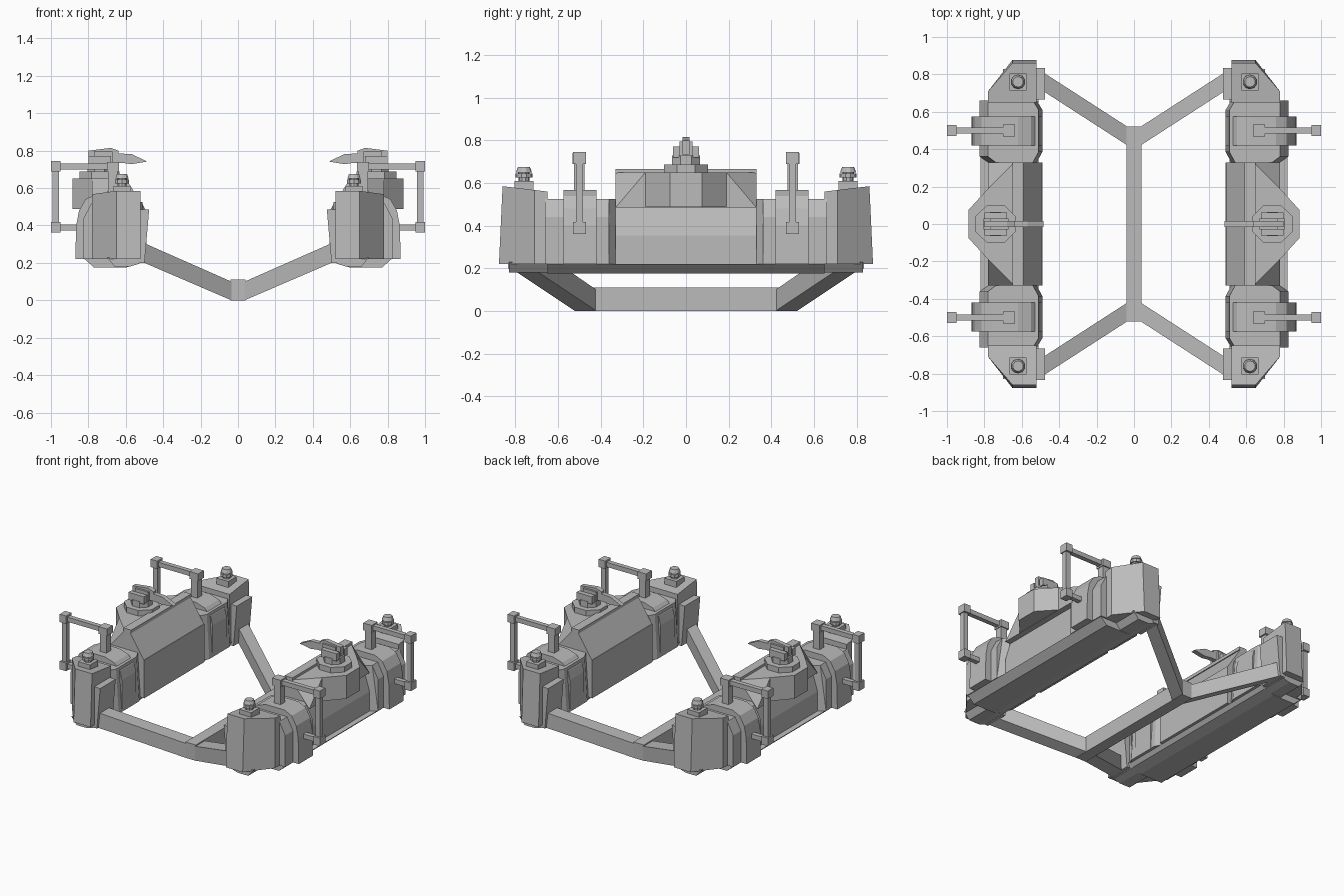
import bpy, bmesh, math
from mathutils import Vector

if "Cube" in bpy.data.objects:
    bpy.data.objects.remove(bpy.data.objects["Cube"])

grey = bpy.data.materials.new("hull_grey")
grey.diffuse_color = (0.5, 0.5, 0.5, 1)
grey.use_nodes = True
grey.node_tree.nodes["Principled BSDF"].inputs["Base Color"].default_value = grey.diffuse_color


def finish(name, bm, mirror):
    bmesh.ops.recalc_face_normals(bm, faces=bm.faces)
    me = bpy.data.meshes.new(name)
    bm.to_mesh(me)
    bm.free()
    me.materials.append(grey)
    ob = bpy.data.objects.new(name, me)
    bpy.context.collection.objects.link(ob)
    if mirror:
        mod = ob.modifiers.new("mirror", 'MIRROR')
        mod.use_axis = ('x' in mirror, 'y' in mirror, False)
        mod.use_mirror_merge = False
    return ob


def loft(name, a, b, mirror='xy'):
    """Solid between two matching rings of points."""
    bm = bmesh.new()
    va = [bm.verts.new(p) for p in a]
    vb = [bm.verts.new(p) for p in b]
    n = len(va)
    bm.faces.new(va)
    bm.faces.new(vb[::-1])
    for i in range(n):
        j = (i + 1) % n
        bm.faces.new((va[i], vb[i], vb[j], va[j]))
    return finish(name, bm, mirror)


def box(name, x0, x1, y0, y1, z0, z1, mirror='xy'):
    ring = [(x0, y0), (x1, y0), (x1, y1), (x0, y1)]
    return loft(name, [(x, y, z0) for x, y in ring], [(x, y, z1) for x, y in ring], mirror)


def prism_y(name, prof, y0, y1, mirror='xy'):
    """Extrude an xz profile along y."""
    return loft(name, [(x, y0, z) for x, z in prof], [(x, y1, z) for x, z in prof], mirror)


def disc(name, cx, cy, rx, ry, z0, z1, n, mirror, top=1.0):
    ring = [(math.cos((i + .5) * math.tau / n), math.sin((i + .5) * math.tau / n)) for i in range(n)]
    k = 1 / math.cos(math.pi / n)
    return loft(name, [(cx + c * rx * k, cy + s * ry * k, z0) for c, s in ring],
                [(cx + c * rx * k * top, cy + s * ry * k * top, z1) for c, s in ring], mirror)


def hull(name, pts, mirror):
    bm = bmesh.new()
    for p in pts:
        bm.verts.new(p)
    bmesh.ops.convex_hull(bm, input=bm.verts)
    bmesh.ops.dissolve_limit(bm, angle_limit=0.02, verts=bm.verts, edges=bm.edges)
    return finish(name, bm, mirror)


# Central frame: spine and four rising arms
box("spine", -.04, .04, -.52, .52, 0, .11, '')
loft("frame_arm", [(.035, .42, 0), (.035, .52, 0), (.035, .52, .1), (.035, .42, .1)],
     [(.5, .72, .2), (.5, .82, .2), (.5, .82, .305), (.5, .72, .305)])

# Keel under each side hull
prism_y("keel", [(.51, .22), (.53, .195), (.6, .175), (.77, .175), (.82, .22)], -.65, .65, 'x')
prism_y("keel_end", [(.51, .23), (.53, .195), (.58, .18), (.66, .18), (.7, .23)], .64, .83)

# Corner pods with a chamfered outer corner and inner mounting plate
pod = [(.52, .65), (.78, .65), (.78, .71), (.65, 1), (.52, 1)]
loft("corner_pod", [(x, min(y, .877), .22) for x, y in pod],
     [(x, min(y, .86), .56 + .12 * (min(y, .86) - .65)) for x, y in pod])
loft("pod_inner_plate",
     [(.5, .665, .2), (.54, .665, .2), (.54, .835, .2), (.5, .835, .2)],
     [(.475, .665, .485), (.54, .665, .485), (.54, .835, .485), (.475, .835, .485)])
box("cap_base", .575, .665, .715, .805, .55, .61)
disc("cap_neck", .62, .76, .025, .025, .61, .63, 10, 'xy')
disc("cap_lower", .62, .76, .038, .038, .625, .645, 10, 'xy')
disc("cap_upper", .62, .76, .036, .036, .65, .675, 10, 'xy', .75)
disc("cap_stem", .62, .76, .026, .026, .64, .655, 10, 'xy')

# Shoulder housings with a raised rounded rib
loft("shoulder", [(.52, .33, .22), (.78, .33, .22), (.825, .36, .22), (.825, .66, .22),
                  (.52, .66, .22), (.49, .61, .22), (.49, .385, .22)],
     [(.54, .33, .525), (.74, .33, .525), (.78, .36, .525), (.78, .66, .525),
      (.54, .66, .525), (.51, .61, .525), (.51, .385, .525)])
loft("shoulder_side", [(.7, .36, .22), (.825, .36, .22), (.825, .36, .44), (.78, .36, .525), (.7, .36, .525)],
     [(.7, .66, .22), (.825, .66, .22), (.825, .66, .44), (.78, .66, .525), (.7, .66, .525)])
rib = [(.49, .22), (.87, .22), (.865, .4), (.85, .48), (.815, .54), (.76, .567),
       (.62, .567), (.55, .545), (.505, .5), (.49, .44)]
prism_y("shoulder_rib", rib, .42, .575)

# Grab frames
box("handle_post", .645, .695, .475, .525, .53, .71)
box("handle_post_head", .635, .7, .468, .532, .69, .74)
box("handle_top_bar", .69, .96, .484, .516, .7, .732)
box("handle_top_joint", .95, 1, .47, .53, .69, .745)
box("handle_upright", .957, .993, .484, .516, .4, .7)
box("handle_low_joint", .95, 1, .47, .53, .362, .418)
box("handle_low_bar", .86, .96, .484, .516, .374, .406)

# Middle hull: lower body, faceted deck and outward bay
prism_y("middle_body", [(.49, .22), (.78, .22), (.78, .355), (.74, .485), (.49, .485)], -.33, .33, 'x')
deck = []
for s in (-1, 1):
    deck += [(.49, s * .33, .48), (.6, s * .33, .65), (.64, s * .33, .65),
             (.78, s * .33, .485), (.78, s * .19, .65), (.78, s * .19, .485)]
hull("middle_deck", deck, 'x')
bay = [(.7, .19), (.78, .19), (.885, .075), (.885, -.075), (.78, -.19), (.7, -.19)]
loft("deck_bay", [(x, y, .487) for x, y in bay], [(x, y, .65) for x, y in bay], 'x')
box("deck_ridge", .59, .65, -.33, .33, .645, .667, 'x')

# Turret
disc("turret_base", .74, 0, .107, .102, .645, .688, 8, 'x')
disc("turret_ring", .74, 0, .065, .065, .685, .73, 8, 'x')
for s in (-1, 1):
    y = sorted((s * .028, s * .062))
    box("turret_cheek", .68, .8, y[0], y[1], .72, .772, 'x')
prism_y("gun", [(.485, .742), (.57, .728), (.62, .735), (.8, .735), (.8, .8), (.68, .815),
                (.64, .8), (.64, .785), (.57, .782)], -.016, .016, 'x')
box("gun_breech", .67, .77, -.03, .03, .73, .795, 'x')
